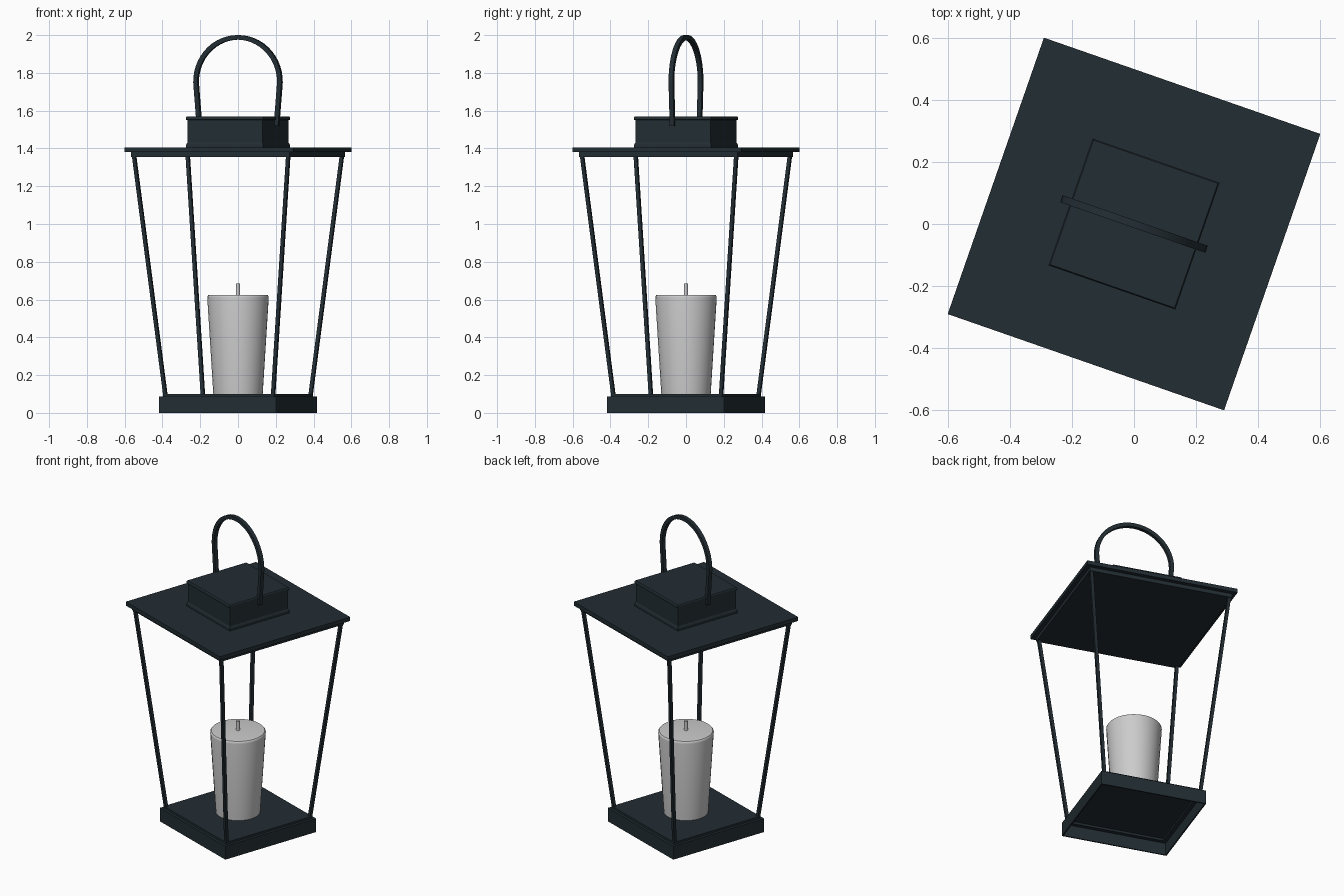
import bpy, bmesh, math
from mathutils import Vector

if "Cube" in bpy.data.objects:
    bpy.data.objects.remove(bpy.data.objects["Cube"])

TURN = math.radians(-19.2)   # whole lantern is turned about z

metal = bpy.data.materials.new("dark_metal")
metal.diffuse_color = (0.016, 0.026, 0.033, 1)
metal.use_nodes = True
metal.node_tree.nodes["Principled BSDF"].inputs["Base Color"].default_value = metal.diffuse_color


def finish(name, bm, mat=None, smooth=None):
    bmesh.ops.recalc_face_normals(bm, faces=bm.faces[:])
    me = bpy.data.meshes.new(name)
    bm.to_mesh(me)
    bm.free()
    ob = bpy.data.objects.new(name, me)
    bpy.context.collection.objects.link(ob)
    ob.rotation_euler.z = TURN
    if mat:
        me.materials.append(mat)
    if smooth:
        bpy.ops.object.select_all(action='DESELECT')
        ob.select_set(True)
        bpy.context.view_layer.objects.active = ob
        bpy.ops.object.shade_smooth_by_angle(angle=math.radians(smooth))
    return ob


def loft(name, rings, mat=None, smooth=None):
    """Skin a list of closed point rings and cap both ends."""
    bm = bmesh.new()
    loops = [[bm.verts.new(p) for p in ring] for ring in rings]
    n = len(loops[0])
    for a, b in zip(loops, loops[1:]):
        for i in range(n):
            j = (i + 1) % n
            bm.faces.new((a[i], a[j], b[j], b[i]))
    bm.faces.new(loops[0][::-1])
    bm.faces.new(loops[-1])
    return finish(name, bm, mat, smooth)


def square(h, z, x=0, y=0):
    return [(x - h, y - h, z), (x + h, y - h, z), (x + h, y + h, z), (x - h, y + h, z)]


def circle(r, z, n=32):
    return [(r * math.cos(2 * math.pi * i / n), r * math.sin(2 * math.pi * i / n), z)
            for i in range(n)]


# base: tray hollow from below, with a raised plate on top
loft("base", [square(h, z) for h, z in [
    (0.295, 0.092), (0.295, 0.078), (0.32, 0.078), (0.32, 0), (0.328, 0),
    (0.328, 0.087), (0.311, 0.087), (0.311, 0.1)]], metal)

# roof: wide plate over a narrower rim
loft("roof", [square(h, z) for h, z in [
    (0.445, 1.355), (0.445, 1.38), (0.471, 1.38), (0.471, 1.405)]], metal)

# cap: box with a flared foot and a top lip
loft("cap", [square(h, z) for h, z in [
    (0.216, 1.4), (0.216, 1.42), (0.210, 1.432), (0.210, 1.55),
    (0.216, 1.552), (0.216, 1.564), (0.212, 1.57)]], metal)

# four posts leaning outwards
for sx, sy, label in [(-1, -1, "front_left"), (1, -1, "front_right"),
                      (-1, 1, "back_left"), (1, 1, "back_right")]:
    loft("post_" + label, [square(0.0095, z, sx * c, sy * c)
                           for c, z in [(0.302, 0.095), (0.433, 1.37)]], metal)

# handle: square bar swept along an arch
R, CZ, T = 0.235, 1.753, 0.012
arc = [math.radians(a) for a in range(-8, 189, 7)]
path = [(0.216, 1.52)] + [(R * math.cos(a), CZ + R * math.sin(a)) for a in arc] + [(-0.216, 1.52)]
rings = []
for i, (x, z) in enumerate(path):
    p, q = path[max(i - 1, 0)], path[min(i + 1, len(path) - 1)]
    t = Vector((q[0] - p[0], q[1] - p[1])).normalized() * T
    nx, nz = t.y, -t.x
    rings.append([(x + s * nx, w * T, z + s * nz)
                  for s, w in [(-1, -1), (1, -1), (1, 1), (-1, 1)]])
loft("handle", rings, metal, 30)

# candle with softened top edge, and its wick
loft("candle", [circle(r, z) for r, z in [
    (0.131, 0.1), (0.163, 0.61), (0.162, 0.618), (0.157, 0.624), (0.15, 0.625)]], None, 40)
loft("wick", [circle(0.011, z, 12) for z in (0.62, 0.685)], None, 40)
